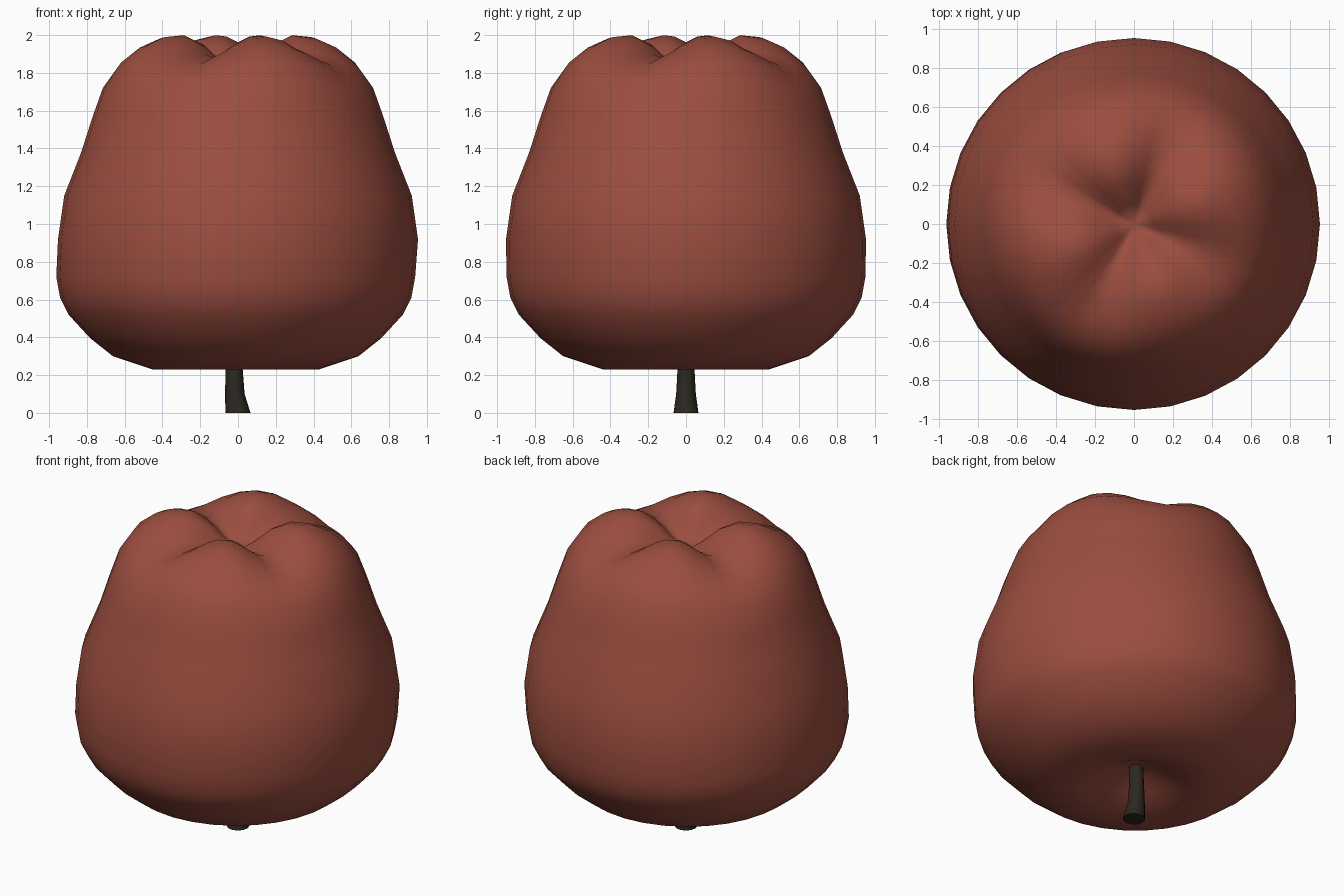
import bpy, bmesh, math
from mathutils import Vector

if "Cube" in bpy.data.objects:
    bpy.data.objects.remove(bpy.data.objects["Cube"])

SEG = 32


def material(name, color):
    m = bpy.data.materials.new(name)
    m.diffuse_color = (*color, 1)
    m.use_nodes = True
    m.node_tree.nodes["Principled BSDF"].inputs["Base Color"].default_value = m.diffuse_color
    return m


def loft(name, rings, bottom, top, mat, angle):
    """Skin a list of vertex rings, closing both ends with a pole point."""
    bm = bmesh.new()
    loops = [[bm.verts.new(p) for p in ring] for ring in rings]
    n = len(loops[0])
    for a, b in zip(loops, loops[1:]):
        for i in range(n):
            j = (i + 1) % n
            bm.faces.new((a[i], a[j], b[j], b[i]))
    lo, hi = bm.verts.new(bottom), bm.verts.new(top)
    for i in range(n):
        j = (i + 1) % n
        bm.faces.new((lo, loops[0][j], loops[0][i]))
        bm.faces.new((hi, loops[-1][i], loops[-1][j]))
    bmesh.ops.recalc_face_normals(bm, faces=bm.faces)
    me = bpy.data.meshes.new(name)
    bm.to_mesh(me)
    bm.free()
    ob = bpy.data.objects.new(name, me)
    bpy.context.collection.objects.link(ob)
    me.materials.append(mat)
    bpy.ops.object.select_all(action='DESELECT')
    bpy.context.view_layer.objects.active = ob
    ob.select_set(True)
    bpy.ops.object.shade_smooth_by_angle(angle=math.radians(angle))
    return ob


# Fruit body: radius, height, groove depth between the four top lobes
profile = [
    (0.10, 0.34, 0), (0.20, 0.29, 0), (0.32, 0.245, 0), (0.44, 0.23, 0),
    (0.65, 0.30, 0), (0.77, 0.395, 0), (0.885, 0.52, 0), (0.93, 0.61, 0),
    (0.95, 0.72, 0), (0.953, 0.92, 0), (0.92, 1.15, 0), (0.83, 1.38, 0),
    (0.77, 1.57, 0.01), (0.715, 1.73, 0.03), (0.63, 1.86, 0.07),
    (0.53, 1.94, 0.10), (0.42, 1.99, 0.13), (0.31, 2.00, 0.13),
    (0.20, 1.95, 0.10), (0.10, 1.86, 0.04),
]
LOBE = math.radians(20)
body_rings = []
for r, z, groove in profile:
    shift = -0.012 if z < 0.8 else 0
    ring = []
    for i in range(SEG):
        a = 2 * math.pi * i / SEG
        dip = 1 - abs(math.cos(2 * (a - LOBE))) ** 1.3
        ring.append((r * math.cos(a) + shift, r * math.sin(a), z - groove * dip))
    body_rings.append(ring)
loft("fruit_body", body_rings, (0, 0, 0.36), (0, 0, 1.79),
     material("fruit_skin", (0.33, 0.075, 0.05)), 70)

# Stem: centre x, height, radius, flaring towards the tip
stem = [(0.0, 0.0, 0.066), (-0.017, 0.10, 0.052),
        (-0.02, 0.23, 0.045), (-0.015, 0.40, 0.042)]
stem_rings = [[(x + r * math.cos(math.tau * i / 12), r * math.sin(math.tau * i / 12), z)
               for i in range(12)] for x, z, r in stem]
loft("stem", stem_rings, (0, 0, 0), (-0.015, 0, 0.40),
     material("stem_bark", (0.025, 0.02, 0.014)), 40)
